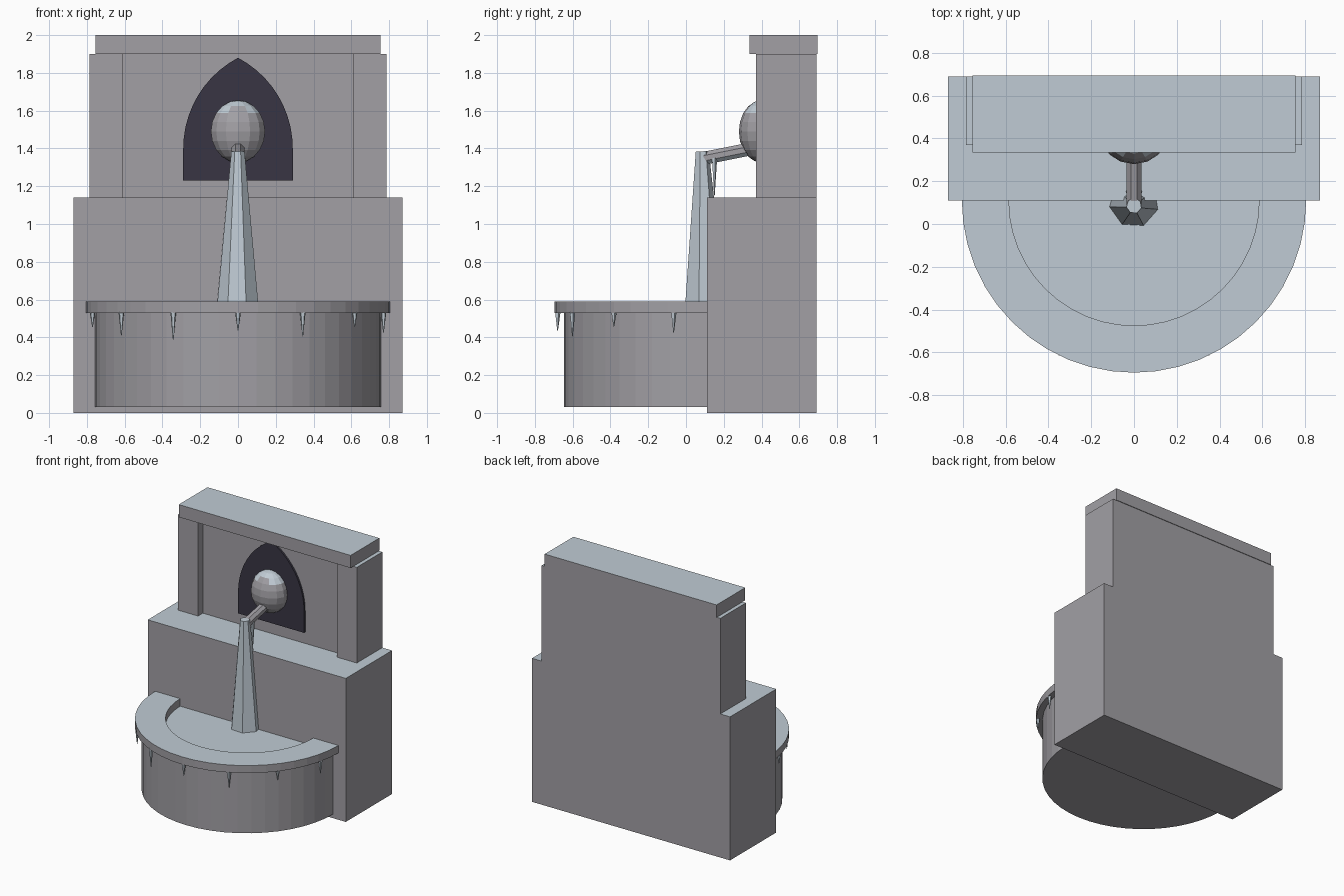
import bpy, bmesh, math
from mathutils import Vector, Matrix

if "Cube" in bpy.data.objects:
    bpy.data.objects.remove(bpy.data.objects["Cube"])


def material(name, rgb):
    m = bpy.data.materials.new(name)
    m.use_nodes = True
    m.diffuse_color = (*rgb, 1)
    m.node_tree.nodes["Principled BSDF"].inputs["Base Color"].default_value = (*rgb, 1)
    return m


stone = material("stone", (0.36, 0.35, 0.375))
ice = material("ice", (0.53, 0.60, 0.66))
shadow = material("dark_recess", (0.04, 0.036, 0.056))


def finish(name, bm, mats, frosted=False):
    """Make the object; frosted parts carry ice on faces that look upward."""
    bmesh.ops.recalc_face_normals(bm, faces=bm.faces)
    bm.normal_update()
    if frosted:
        for f in bm.faces:
            f.material_index = int(f.normal.z > 0.6)
    me = bpy.data.meshes.new(name)
    bm.to_mesh(me)
    bm.free()
    for m in mats:
        me.materials.append(m)
    ob = bpy.data.objects.new(name, me)
    bpy.context.collection.objects.link(ob)
    return ob


def block(name, x0, x1, y0, y1, z0, z1):
    bm = bmesh.new()
    bmesh.ops.create_cube(bm, size=1)
    bmesh.ops.scale(bm, vec=(x1 - x0, y1 - y0, z1 - z0), verts=bm.verts)
    bmesh.ops.translate(bm, vec=((x0 + x1) / 2, (y0 + y1) / 2, (z0 + z1) / 2), verts=bm.verts)
    return finish(name, bm, [stone, ice], True)


def prism(name, outline, depth, mats, frosted=False):
    """Extrude a closed outline along the depth vector."""
    bm = bmesh.new()
    face = bm.faces.new([bm.verts.new(p) for p in outline])
    out = bmesh.ops.extrude_face_region(bm, geom=[face], use_keep_orig=True)
    moved = [g for g in out["geom"] if isinstance(g, bmesh.types.BMVert)]
    bmesh.ops.translate(bm, vec=depth, verts=moved)
    return finish(name, bm, mats, frosted)


def taper(name, start, end, r0, r1, sides, mats, turn=0, frosted=False):
    """Tapered round bar between two points."""
    bm = bmesh.new()
    a, b = Vector(start), Vector(end)
    bmesh.ops.create_cone(bm, cap_ends=True, segments=sides, radius1=r0, radius2=r1,
                          depth=(b - a).length)
    rot = (b - a).to_track_quat("Z", "Y").to_matrix().to_4x4()
    bm.transform(Matrix.Translation((a + b) / 2) @ rot @ Matrix.Rotation(turn, 4, "Z"))
    return finish(name, bm, mats, frosted)


def arc(radius, z, steps=24):
    """Half circle bulging forward from the wall face."""
    angles = [math.pi * i / steps for i in range(steps + 1)]
    return [(radius * math.cos(t), WALL_Y - radius * math.sin(t), z) for t in angles]


WALL_Y = 0.11
BACK = 0.69

# Stepped back wall
block("lower_wall", -0.87, 0.87, WALL_Y, BACK, 0, 1.14)
block("upper_panel", -0.62, 0.62, 0.43, BACK, 1.14, 1.90)
block("right_pillar", -0.785, -0.61, 0.37, BACK, 1.14, 1.90)
block("left_pillar", 0.61, 0.785, 0.37, BACK, 1.14, 1.90)
block("cornice", -0.755, 0.755, 0.335, 0.695, 1.90, 2.0)

# Half-round basin, frozen water on top, raised rim
prism("basin", arc(0.757, 0.03), (0, 0, 0.5), [stone, ice], True)
prism("rim", arc(0.805, 0.53) + arc(0.585, 0.53)[::-1], (0, 0, 0.06), [stone, ice], True)

# Pointed arch recess
SPRING, HALF, RISE = 1.40, 0.29, 0.48
R = (HALF ** 2 + RISE ** 2) / (2 * HALF)
sweep = math.asin(RISE / R)
curve = [(HALF - R + R * math.cos(sweep * i / 10), SPRING + R * math.sin(sweep * i / 10))
         for i in range(11)]
right_half = [(HALF, 1.23)] + curve
left_half = [(-x, z) for x, z in right_half[-2::-1]]
prism("arched_niche", [(x, 0.415, z) for x, z in right_half + left_half], (0, 0.02, 0), [shadow])

# Round spout head
bm = bmesh.new()
bmesh.ops.create_uvsphere(bm, u_segments=14, v_segments=10, radius=1)
bmesh.ops.scale(bm, vec=(0.147, 0.12, 0.165), verts=bm.verts)
bmesh.ops.translate(bm, vec=(0, 0.4, 1.49), verts=bm.verts)
finish("spout_head", bm, [stone, ice], True)

# Spout pipe and the frozen stream falling from it
taper("spout", (0, 0.08, 1.345), (0, 0.38, 1.405), 0.037, 0.037, 8, [stone, ice],
      math.pi / 8, True)
taper("frozen_stream", (0, 0.1, 0.53), (0, 0.085, 1.385), 0.116, 0.036, 7, [ice], math.radians(-3))


# Icicles under the spout and around the rim
def icicle(name, x, y, top, length, r=0.016):
    taper(name, (x, y, top), (x, y, top - length), r, 0.002, 5, [ice])


for side, x in (("right", -0.025), ("left", 0.025)):
    icicle("spout_icicle_" + side, x, 0.15, 1.35, 0.2, 0.015)

for i, length in enumerate((0.08, 0.125, 0.15, 0.10, 0.13, 0.08, 0.11)):
    t = math.radians((i - 3) * 180 / 7)
    icicle(f"rim_icicle_{i + 1}", 0.79 * math.sin(t), WALL_Y - 0.79 * math.cos(t), 0.535, length)
